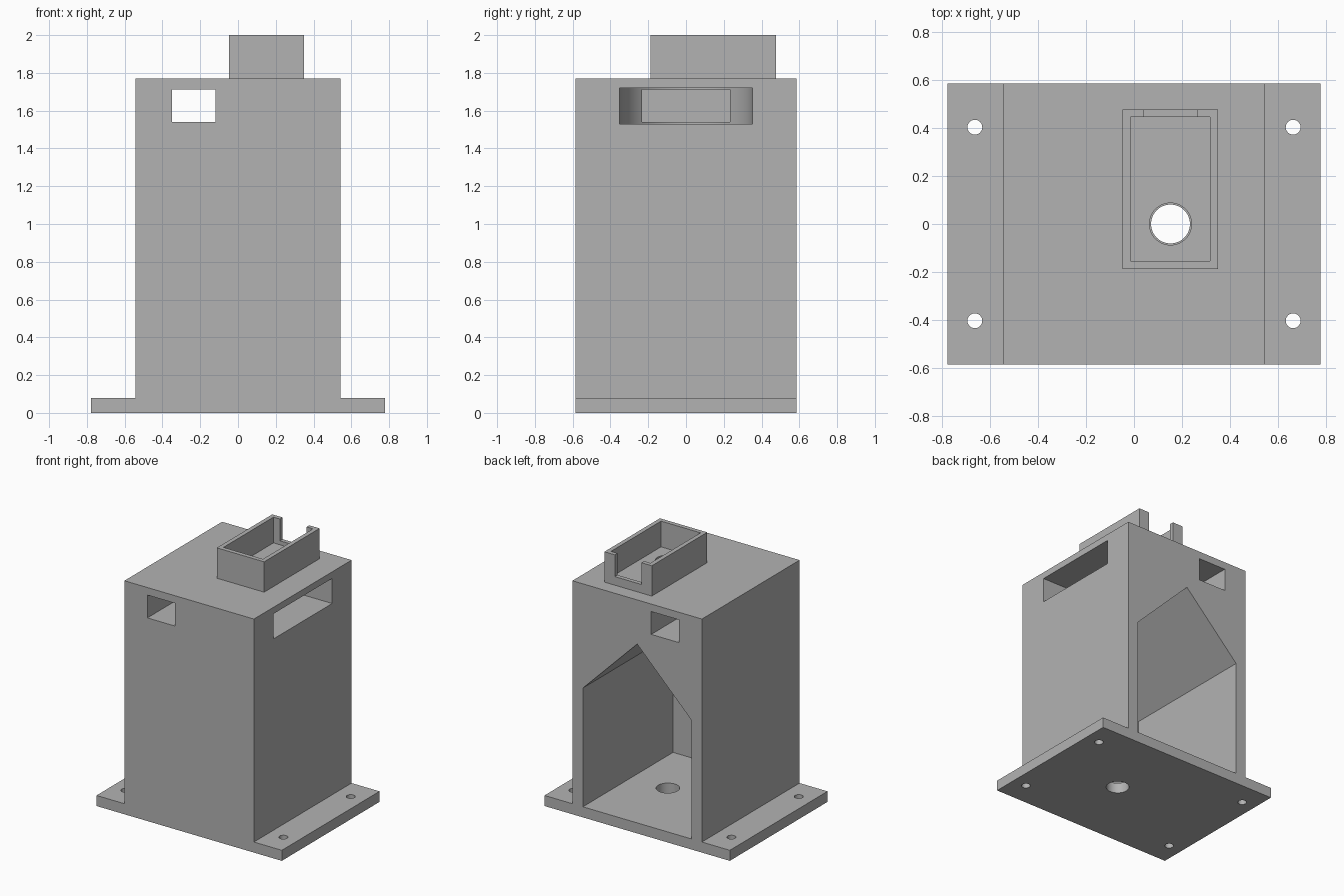
import bpy, bmesh
from math import sin, cos, pi

cube = bpy.data.objects.get("Cube")
if cube:
    bpy.data.objects.remove(cube, do_unlink=True)

grey = bpy.data.materials.new("matte grey")
grey.use_nodes = True
tint = (0.45, 0.45, 0.45, 1)
grey.diffuse_color = tint
grey.node_tree.nodes["Principled BSDF"].inputs["Base Color"].default_value = tint


def prism(name, outline, lo, hi, axis="z"):
    """Extrude a 2D outline from lo to hi; along z it is (x, y), along y it is (x, z)."""
    place = (lambda u, v, w: (u, v, w)) if axis == "z" else (lambda u, v, w: (u, w, v))
    bm = bmesh.new()
    rings = [[bm.verts.new(place(u, v, w)) for u, v in outline] for w in (lo, hi)]
    for ring in rings:
        bm.faces.new(ring)
    n = len(outline)
    for i in range(n):
        j = (i + 1) % n
        bm.faces.new((rings[0][i], rings[0][j], rings[1][j], rings[1][i]))
    bmesh.ops.recalc_face_normals(bm, faces=bm.faces)
    mesh = bpy.data.meshes.new(name)
    bm.to_mesh(mesh)
    bm.free()
    mesh.materials.append(grey)
    ob = bpy.data.objects.new(name, mesh)
    bpy.context.collection.objects.link(ob)
    return ob


def rect(x0, x1, y0, y1):
    return [(x0, y0), (x1, y0), (x1, y1), (x0, y1)]


def arc(cx, cy, r, start=0, sweep=2 * pi, n=48):
    return [(cx + r * cos(start + sweep * i / n), cy + r * sin(start + sweep * i / n))
            for i in range(n)]


def cut(target, *cutters):
    """Subtract each cutter from the target, then remove the cutter."""
    bpy.ops.object.select_all(action="DESELECT")
    bpy.context.view_layer.objects.active = target
    target.select_set(True)
    for cutter in cutters:
        mod = target.modifiers.new("cut", "BOOLEAN")
        mod.operation, mod.solver, mod.object = "DIFFERENCE", "EXACT", cutter
        bpy.ops.object.modifier_apply(modifier=mod.name)
        bpy.data.objects.remove(cutter, do_unlink=True)
    bpy.ops.object.shade_smooth_by_angle()


BASE, ROOF, TOP = 0.08, 1.77, 2.0
W, D = 0.543, 0.585          # body half width and half depth
SHAFT = 0.152                # x of the vertical shaft

# Base plate with shaft hole and four screw holes
base = prism("base_plate", rect(-0.777, 0.777, -D, D), 0, BASE)
screws = [prism("screw_hole", arc(sx * 0.663, sy * 0.403, 0.031, n=32), -1, 1)
          for sx in (-1, 1) for sy in (-1, 1)]
cut(base, prism("shaft_hole", arc(SHAFT, 0, 0.081), -1, 1), *screws)

# Body: gabled chamber open at the back, cross tunnel, side wheel slot, shaft
body = prism("body", rect(-W, W, -D, D), BASE, ROOF)
gable = [(-0.455, -0.1), (0.455, -0.1), (0.455, 0.98), (0, 1.435), (-0.455, 0.98)]
slot = [(1, -0.352), (1, 0.352)] + arc(SHAFT - 0.005, 0, 0.352, pi / 2, pi) + [(SHAFT, -0.352)]
cut(body,
    prism("chamber", gable, -0.495, 1, "y"),
    prism("tunnel", rect(-0.35, -0.118, 1.54, 1.713), -1, 1, "y"),
    prism("wheel_slot", slot, 1.53, 1.72),
    prism("shaft", arc(SHAFT, 0, 0.0875), 1, 3))

# Open socket on the roof with a cable notch at the back
socket = prism("roof_socket", rect(-0.047, 0.35, -0.187, 0.477), ROOF, TOP)
cut(socket,
    prism("socket_hollow", rect(-0.014, 0.317, -0.154, 0.445), 1.805, 3),
    prism("cable_notch", rect(0.04, 0.263, 0.3, 1), 1.835, 3),
    prism("socket_shaft", arc(SHAFT, 0, 0.0875), 1, 3))
